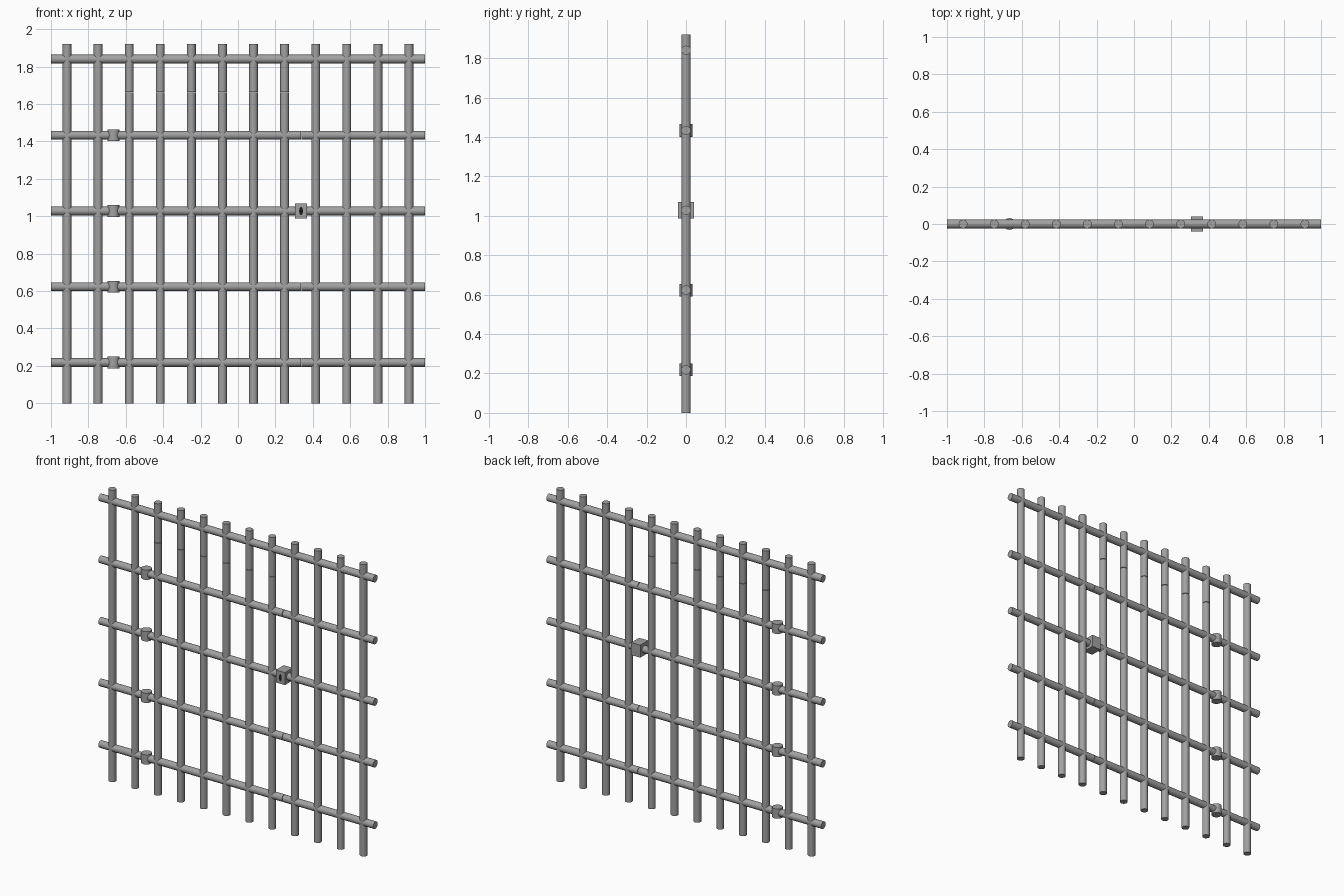
import bpy, math

if "Cube" in bpy.data.objects:
    bpy.data.objects.remove(bpy.data.objects["Cube"])

R = 0.0235                                   # bar radius
BAR_X = [0.1662 * (i - 5.5) for i in range(12)]
DOOR_Z = [0.218, 0.623, 1.028, 1.433]        # rails that belong to the door
TOP_Z, HEIGHT = 1.84, 1.92
HINGE_X, LATCH_X, CUT_Z, GAP = -0.666, 0.337, 1.662, 0.0015


def paint(name, value):
    mat = bpy.data.materials.new(name)
    mat.diffuse_color = (value, value, value, 1)
    mat.use_nodes = True
    mat.node_tree.nodes["Principled BSDF"].inputs["Base Color"].default_value = mat.diffuse_color
    return mat


IRON, DARK = paint("iron", 0.36), paint("dark", 0.01)


def rod(name, centre, radius, length, axis='Z', mat=IRON):
    rot = {'X': (0, math.pi / 2, 0), 'Y': (math.pi / 2, 0, 0), 'Z': (0, 0, 0)}[axis]
    bpy.ops.mesh.primitive_cylinder_add(vertices=16, radius=radius, depth=length,
                                        location=centre, rotation=rot)
    ob = bpy.context.object
    ob.name = name
    ob.data.materials.append(mat)
    bpy.ops.object.shade_smooth_by_angle(angle=math.radians(40))
    return ob


def upright(name, x, z0, z1):
    return rod(name, (x, 0, (z0 + z1) / 2), R, z1 - z0)


def rail(name, z, x0, x1):
    return rod(name, ((x0 + x1) / 2, 0, z), R, x1 - x0, 'X')


# Uprights: those inside the door are split at the door's top edge
for x in BAR_X:
    if HINGE_X < x < LATCH_X:
        upright("door_upright", x, 0, CUT_Z - GAP)
        upright("upper_upright", x, CUT_Z + GAP, HEIGHT)
    else:
        upright("fixed_upright", x, 0, HEIGHT)

# Rails and hinge barrels
rail("top_rail", TOP_Z, -1, 1)
for z in DOOR_Z:
    rail("left_rail", z, -1, HINGE_X)
    rail("door_rail", z, HINGE_X, LATCH_X - GAP)
    rail("right_rail", z, LATCH_X + GAP, 1)
    rod("hinge_barrel", (HINGE_X, 0, z), 0.032, 0.064)

# Lock box with a keyhole recess
bpy.ops.mesh.primitive_cube_add(size=1, location=(LATCH_X, 0, DOOR_Z[2]))
lock = bpy.context.object
lock.name = "lock_box"
lock.scale = (0.066, 0.082, 0.082)
lock.data.materials.append(IRON)

cutter = rod("keyhole_cutter", (LATCH_X, -0.041, DOOR_Z[2]), 0.01, 0.03, 'Y')
cutter.scale = (1, 2.2, 1)
cutter.hide_render = True
cutter.hide_set(True)
cut = lock.modifiers.new("keyhole", 'BOOLEAN')
cut.object = cutter
cut.operation = 'DIFFERENCE'
cut.solver = 'EXACT'

# Dark lining at the bottom of the keyhole
lining = rod("keyhole_lining", (LATCH_X, -0.0325, DOOR_Z[2]), 0.01, 0.014, 'Y', DARK)
lining.scale = (1, 2.2, 1)
